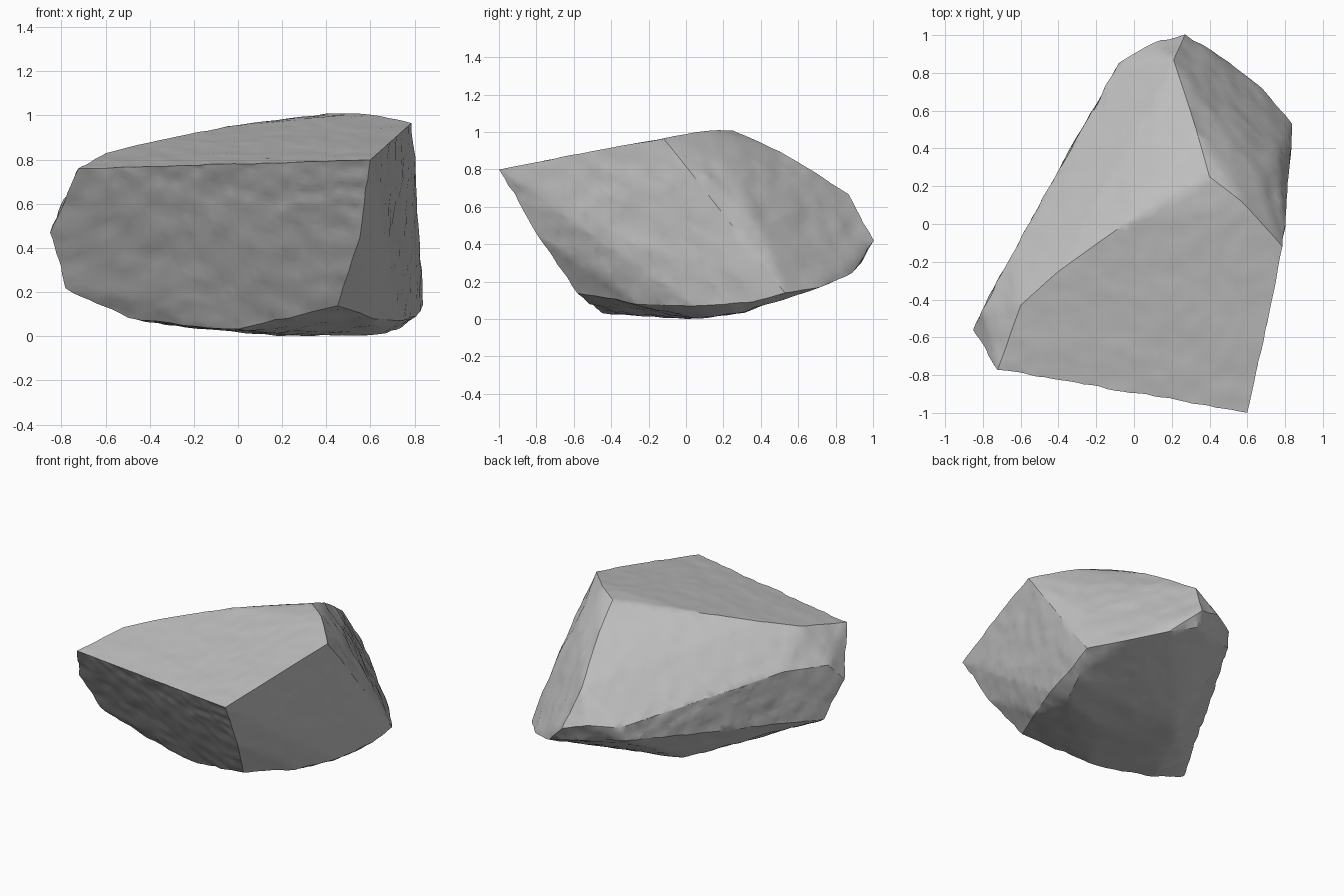
import bpy, bmesh, math
from mathutils import Vector, noise

cube = bpy.data.objects.get("Cube")
if cube:
    bpy.data.objects.remove(cube, do_unlink=True)

# Corner points of the boulder, grouped by ridge
top_rim = [(.6, -1, .8), (.79, -.12, .97), (.57, .12, 1.01), (.4, .25, 1.01),
           (-.05, .0, .95), (-.4, -.25, .88), (-.6, -.43, .83), (-.72, -.77, .76)]
back_crest = [(.33, .5, .9), (.21, .87, .67), (.1, .96, .47), (.27, 1, .42), (-.08, .85, .46)]
chipped_edge = [(.66, .24, .82), (.77, .38, .5)]
left_belt = [(-.1, .82, .36), (-.4, .28, .54), (-.65, -.17, .62), (-.8, -.45, .6), (-.85, -.56, .47)]
back_foot = [(.27, .95, .32), (.45, .89, .25), (.68, .72, .17), (.84, .53, .14)]
front_foot = [(-.78, -.43, .22), (-.5, -.38, .08), (0, -.45, .03), (.45, -.58, .14), (.55, -.79, .45)]
right_foot = [(.62, -.25, .08), (.74, .05, .07), (.81, .35, .09)]
base = [(.3, 0, 0), (.65, .1, .01), (.74, .32, .04), (-.15, .03, .03), (-.15, .25, .04)]

bm = bmesh.new()
for p in (top_rim + back_crest + chipped_edge + left_belt + back_foot
          + front_foot + right_foot + base):
    bm.verts.new(p)
bmesh.ops.convex_hull(bm, input=bm.verts)
loose = [v for v in bm.verts if not v.link_faces]
bmesh.ops.delete(bm, geom=loose, context='VERTS')

# Split long edges into an even triangle mesh
for limit in (.4, .2, .1, .07, .07):
    long_edges = [e for e in bm.edges if e.calc_length() > limit]
    bmesh.ops.subdivide_edges(bm, edges=long_edges, cuts=1)
    bmesh.ops.triangulate(bm, faces=bm.faces, quad_method='SHORT_EDGE')
bmesh.ops.recalc_face_normals(bm, faces=bm.faces)
bm.normal_update()

# Chipped stone surface: calmer on the top, rougher on the sides
moves = []
for v in bm.verts:
    rough = .005 if v.normal.z > .7 else .011
    broad = noise.noise(v.co * 4)
    fine = noise.noise(v.co * 13 + Vector((5, 2, 7)))
    moves.append((v, v.normal * rough * (.6 * broad + .8 * fine)))
for v, move in moves:
    v.co += move

# Stand on the ground
low = min(v.co.z for v in bm.verts)
bmesh.ops.translate(bm, verts=bm.verts, vec=(0, 0, -low))

mesh = bpy.data.meshes.new("boulder")
bm.to_mesh(mesh)
bm.free()
boulder = bpy.data.objects.new("boulder", mesh)
bpy.context.collection.objects.link(boulder)

stone = bpy.data.materials.new("grey stone")
stone.use_nodes = True
colour = (.53, .53, .53, 1)
stone.diffuse_color = colour
stone.node_tree.nodes["Principled BSDF"].inputs["Base Color"].default_value = colour
mesh.materials.append(stone)

bpy.context.view_layer.objects.active = boulder
boulder.select_set(True)
bpy.ops.object.shade_smooth_by_angle(angle=math.radians(30))
